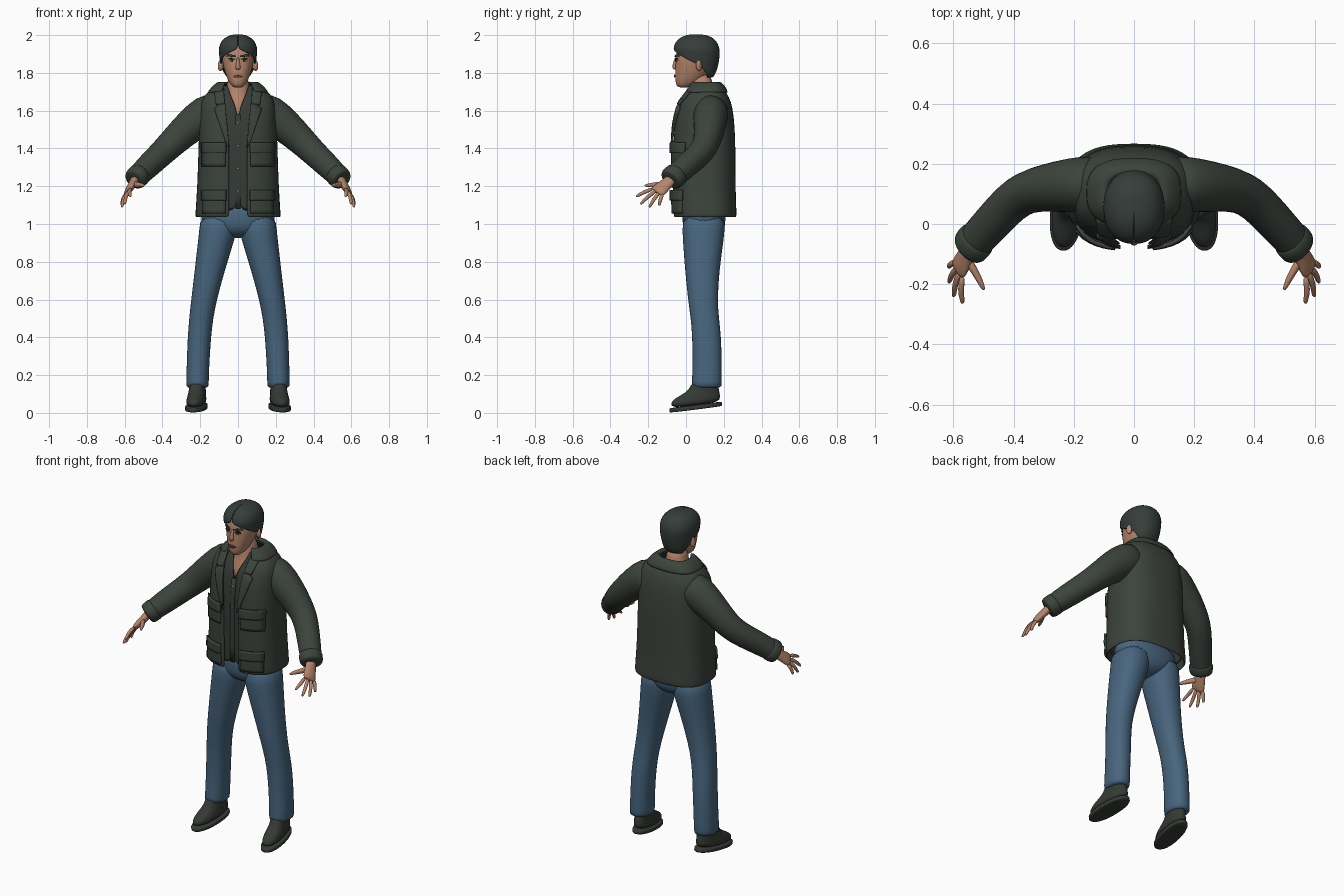
import bpy, bmesh, math
from mathutils import Vector, Matrix

cube = bpy.data.objects.get("Cube")
if cube:
    bpy.data.objects.remove(cube)


def material(name, *rgb):
    m = bpy.data.materials.new(name)
    m.use_nodes = True
    m.diffuse_color = (*rgb, 1)
    bsdf = next(n for n in m.node_tree.nodes if n.type == 'BSDF_PRINCIPLED')
    bsdf.inputs["Base Color"].default_value = (*rgb, 1)
    bsdf.inputs["Roughness"].default_value = 0.8
    return m


OLIVE = material("dark olive cloth", .045, .056, .045)
SHIRT = material("shirt cloth", .037, .045, .038)
DENIM = material("blue denim", .065, .13, .21)
SKIN = material("skin", .46, .235, .15)
HAIR = material("dark hair", .036, .047, .042)
LEATHER = material("shoe leather", .036, .042, .034)
LIPS = material("lips", .27, .11, .075)
WHITE = material("eye white", .5, .42, .36)
BLACK = material("eye black", .015, .012, .01)

SIDES = 24
POWER = 2.7  # squareness of the body cross-sections


def spow(v, e):
    return math.copysign(abs(v) ** e, v)


def ring(z, rx, y0, y1, cx=0, start=0, power=2.2, closed=True):
    """Horizontal superellipse; an open one leaves a gap of +-start at the front."""
    count = SIDES if closed else SIDES + 8
    span = 2 * math.pi - 2 * start
    pts = []
    for i in range(count):
        a = start + span * i / (count if closed else count - 1)
        pts.append(Vector((cx + rx * spow(math.sin(a), 2 / power),
                           (y0 + y1) / 2 - (y1 - y0) / 2 * spow(math.cos(a), 2 / power), z)))
    return pts


def gap_angle(gap, rx):
    return math.asin(min(1, (gap / rx) ** (POWER / 2)))


def tube(points, wide=(0, 1, 0), sides=12):
    """Rings across a path of (x, y, z, wide radius, thin radius)."""
    centres = [Vector(p[:3]) for p in points]
    rings = []
    for i, c in enumerate(centres):
        d = (centres[min(i + 1, len(centres) - 1)] - centres[max(i - 1, 0)]).normalized()
        u = Vector(wide)
        u = (u - d * u.dot(d)).normalized()
        v = d.cross(u)
        angles = [2 * math.pi * k / sides for k in range(sides)]
        rings.append([c + u * math.cos(a) * points[i][3] + v * math.sin(a) * points[i][4]
                      for a in angles])
    return rings


def loft(name, rings, mat, closed=True, caps=(True, True), mirror=False,
         thick=0, subdiv=1, matrix=None):
    bm = bmesh.new()
    rows = [[bm.verts.new(matrix @ p if matrix else p) for p in r] for r in rings]
    n = len(rows[0])
    for a, b in zip(rows, rows[1:]):
        for i in range(n if closed else n - 1):
            j = (i + 1) % n
            bm.faces.new((a[i], a[j], b[j], b[i]))
    for wanted, row in zip(caps, (rows[0], rows[-1])):
        if wanted:
            bm.faces.new(row)
    bmesh.ops.recalc_face_normals(bm, faces=bm.faces)
    mesh = bpy.data.meshes.new(name)
    bm.to_mesh(mesh)
    bm.free()
    mesh.materials.append(mat)
    mesh.polygons.foreach_set("use_smooth", [True] * len(mesh.polygons))
    ob = bpy.data.objects.new(name, mesh)
    bpy.context.collection.objects.link(ob)
    if mirror:
        mod = ob.modifiers.new("Mirror", 'MIRROR')
        mod.use_mirror_merge = False
    if thick:
        mod = ob.modifiers.new("Solidify", 'SOLIDIFY')
        mod.thickness, mod.offset = thick, 0
    if subdiv:
        ob.modifiers.new("Subdivision", 'SUBSURF').levels = subdiv
        ob.modifiers["Subdivision"].render_levels = subdiv
    return ob


def front_y(prof, x, z, power):
    """Front surface of a profile of (z, rx, y0, y1) rows."""
    lo, hi = next(((a, b) for a, b in zip(prof, prof[1:]) if a[0] <= z <= b[0]), prof[-2:])
    t = (z - lo[0]) / (hi[0] - lo[0])
    rx, y0, y1 = [p + (q - p) * t for p, q in zip(lo[1:4], hi[1:4])]
    k = max(0, 1 - min(1, abs(x) / rx) ** power) ** (1 / power)
    return (y0 + y1) / 2 - (y1 - y0) / 2 * k


def patch(name, corners, prof, mat, lift, thick, power=POWER, mirror=True, cells=6):
    """Plate that follows the front of a profile, between four (x, z) corners."""
    a, b, c, d = [Vector(p) for p in corners]
    rows = []
    for i in range(cells + 1):
        l, r = a.lerp(d, i / cells), b.lerp(c, i / cells)
        row = [l.lerp(r, j / cells) for j in range(cells + 1)]
        rows.append([Vector((p.x, front_y(prof, p.x, p.y, power) - lift, p.y)) for p in row])
    return loft(name, rows, mat, closed=False, caps=(False, False), mirror=mirror,
                thick=thick, subdiv=0)


def box(x0, x1, z0, z1):
    return [(x0, z0), (x1, z0), (x1, z1), (x0, z1)]


# Jeans
legs = [(.13, .06, .03, .19, .215), (.15, .06, .03, .19, .215), (.25, .06, .035, .19, .212),
        (.4, .062, .033, .187, .205), (.5, .064, .025, .175, .195), (.6, .068, .01, .167, .18),
        (.75, .08, -.005, .177, .15), (.88, .093, -.015, .195, .123),
        (.96, .1, -.02, .205, .106), (1.06, .1, -.02, .21, .1)]
loft("jeans_legs", [ring(*r) for r in legs], DENIM, mirror=True)
hips = [(.925, .05, .05, .14), (.95, .1, .0, .19), (.99, .196, -.02, .21), (1.05, .197, -.02, .21),
        (1.12, .185, -.02, .21)]
loft("jeans_hips", [ring(*r) for r in hips], DENIM)

# Shoes, toes turned out and heels raised
pose = (Matrix.Translation((.22, .053, .0175)) @ Matrix.Rotation(.13, 4, 'Z')
        @ Matrix.Rotation(.125, 4, 'X'))
upper = [(.02, .05, -.135, .135), (.055, .051, -.132, .137), (.075, .046, -.1, .137),
         (.095, .044, -.045, .135), (.12, .043, -.015, .13), (.15, .042, -.005, .125)]
loft("shoes", [ring(*r) for r in upper], LEATHER, mirror=True, matrix=pose)
loft("soles", [ring(z, .057, -.143, .143) for z in (0, .004, .022, .026)], LEATHER,
     mirror=True, matrix=pose)

# Jacket shell, open down the front; last value is half the opening
jacket = [(1.035, .221, -.062, .262, .045), (1.06, .22, -.064, .262, .045),
          (1.2, .21, -.066, .256, .045), (1.4, .204, -.066, .257, .045),
          (1.52, .2, -.06, .252, .055), (1.6, .196, -.045, .243, .065),
          (1.645, .192, -.028, .233, .075), (1.69, .165, .005, .212, .08),
          (1.725, .115, .03, .185, .07)]


def shell(name, prof, mat, thick):
    rings = [ring(*r[:4], start=gap_angle(r[4], r[1]), power=POWER, closed=False) for r in prof]
    return loft(name, rings, mat, closed=False, caps=(False, False), thick=thick)


shell("jacket_body", jacket, OLIVE, .012)
collar = [(1.695, .16, -.012, .22, .085), (1.735, .125, .012, .2, .075),
          (1.755, .098, .03, .175, .06), (1.735, .085, .035, .165, .06)]
shell("jacket_collar", collar, OLIVE, .01)
patch("lapels", [(.045, 1.4), (.06, 1.42), (.125, 1.61), (.07, 1.66)], jacket, OLIVE, .012, .012)
patch("lapel_tops", [(.07, 1.635), (.115, 1.63), (.125, 1.695), (.075, 1.71)],
      jacket, OLIVE, .014, .012)
for label, top in (("chest", 1.43), ("waist", 1.18)):
    patch(label + "_pockets", box(.066, .186, top - .125, top - .02), jacket, OLIVE, .008, .016)
    patch(label + "_pocket_flaps", box(.062, .19, top - .055, top), jacket, OLIVE, .017, .014)

# Shirt with an open neck
shirt = [(z, rx - .015, y0 + .016, y1 - .016, g) for z, rx, y0, y1, g in
         [(1.065,) + jacket[1][1:4] + (0,)] + [r[:4] + (0,) for r in jacket[2:5]]
         + [jacket[5][:4] + (.004,), jacket[6][:4] + (.02,), jacket[7][:4] + (.042,),
            (1.735, .09, .015, .175, .055)]]
shell("shirt", shirt, SHIRT, .006)
patch("shirt_placket", box(-.014, .014, 1.08, 1.58), shirt, SHIRT, .004, .004, mirror=False)
for i in range(4):
    z = 1.17 + .12 * i
    patch("shirt_button", box(-.004, .004, z, z + .008), shirt, WHITE, .008, .004,
          mirror=False, cells=2)

# Sleeves and cuffs
sleeve = [(.1, .135, 1.605, .09, .1), (.17, .132, 1.58, .097, .108), (.25, .125, 1.523, .087, .092),
          (.33, .115, 1.447, .075, .08), (.385, .092, 1.393, .07, .073),
          (.43, .05, 1.35, .067, .069), (.485, -.01, 1.298, .064, .066),
          (.54, -.07, 1.243, .062, .058), (.55, -.082, 1.233, .056, .052)]
loft("sleeves", tube(sleeve, sides=16), OLIVE, mirror=True)
cuff = [(.515, -.043, 1.268, .06, .058), (.52, -.048, 1.263, .069, .065),
        (.547, -.08, 1.237, .069, .062), (.552, -.085, 1.232, .058, .053)]
loft("cuffs", tube(cuff, sides=16), OLIVE, mirror=True)

# Hands
across = Vector((.37, .81, -.44))
palm = [(.54, -.07, 1.245, .034, .026), (.556, -.1, 1.215, .033, .022),
        (.572, -.13, 1.19, .042, .021), (.583, -.15, 1.172, .042, .016),
        (.586, -.157, 1.166, .036, .01)]
loft("palms", tube(palm, across), SKIN, mirror=True)
tips = {"index": (.57, -.265, 1.145), "middle": (.6, -.242, 1.105),
        "ring": (.616, -.195, 1.088), "little": (.617, -.143, 1.097)}
for i, (label, tip) in enumerate(tips.items()):
    base, tip = Vector((.581, -.147, 1.174)) + across * (.02 * i - .03), Vector(tip)
    bend = base.lerp(tip, .5) + Vector((.007, -.003, .004))
    path = [(*base, .012, .012), (*bend, .011, .011), (*base.lerp(tip, .9), .009, .009),
            (*tip, .005, .005)]
    loft(label + "_fingers", tube(path, across, 8), SKIN, mirror=True)
thumb = [(.556, -.115, 1.21, .02, .016), (.53, -.155, 1.207, .016, .014),
         (.51, -.193, 1.206, .012, .011), (.497, -.222, 1.203, .006, .006)]
loft("thumbs", tube(thumb, (0, 0, 1), 8), SKIN, mirror=True)

# Neck and head
neck = [(1.55, .09, -.03, .16), (1.64, .08, -.003, .16), (1.69, .06, .022, .15),
        (1.81, .057, .02, .135)]
loft("neck", [ring(*r) for r in neck], SKIN)
head = [(1.722, .02, -.035, .01), (1.732, .037, -.053, .04), (1.765, .056, -.057, .095),
        (1.81, .072, -.058, .125), (1.85, .082, -.055, .14), (1.89, .086, -.056, .15),
        (1.95, .08, -.04, .148), (1.985, .05, 0, .115)]
loft("head", [ring(*r) for r in head], SKIN)
nose = [(0, -.05, 1.885, .007, .008), (0, -.058, 1.86, .008, .009),
        (0, -.063, 1.83, .016, .013), (0, -.058, 1.816, .012, .008)]
loft("nose", tube(nose, (1, 0, 0), 8), SKIN)
ear = [(.079, .06, 1.84, .01, .018), (.087, .065, 1.84, .018, .034),
       (.097, .074, 1.842, .017, .032), (.099, .076, 1.842, .009, .02)]
loft("ears", tube(ear), SKIN, mirror=True)
features = [("eyes", [(.02, 1.862), (.046, 1.862), (.044, 1.873), (.022, 1.874)], WHITE, .002),
            ("pupils", box(.027, .038, 1.861, 1.874), BLACK, .004),
            ("eyelids", [(.016, 1.872), (.05, 1.87), (.047, 1.878), (.02, 1.877)], BLACK, .004),
            ("eyebrows", [(.013, 1.883), (.06, 1.888), (.052, 1.9), (.014, 1.892)], HAIR, .004),
            ("upper_lip", [(0, 1.785), (.028, 1.783), (.012, 1.791), (0, 1.791)], LIPS, .004),
            ("lower_lip", [(0, 1.775), (.016, 1.776), (.026, 1.782), (0, 1.783)], LIPS, .005)]
for name, corners, mat, lift in features:
    patch(name, corners, head, mat, lift, .004, power=2.2)

# Hair cap; last value is the angle left open around the face
hair = [(1.775, .064, .0, .138, 125), (1.8, .08, -.02, .155, 115), (1.84, .09, -.045, .166, 98),
        (1.865, .094, -.058, .171, 72), (1.89, .097, -.064, .174, 52), (1.91, .099, -.066, .175, 24),
        (1.925, .099, -.066, .174, 0), (1.955, .092, -.058, .166, 0), (1.98, .074, -.036, .146, 0),
        (1.996, .044, -.004, .112, 0), (2.0, .015, .03, .075, 0)]
loft("hair", [ring(*r[:4], start=math.radians(r[4]), closed=False) for r in hair], HAIR,
     closed=False, caps=(False, True), thick=.008)
